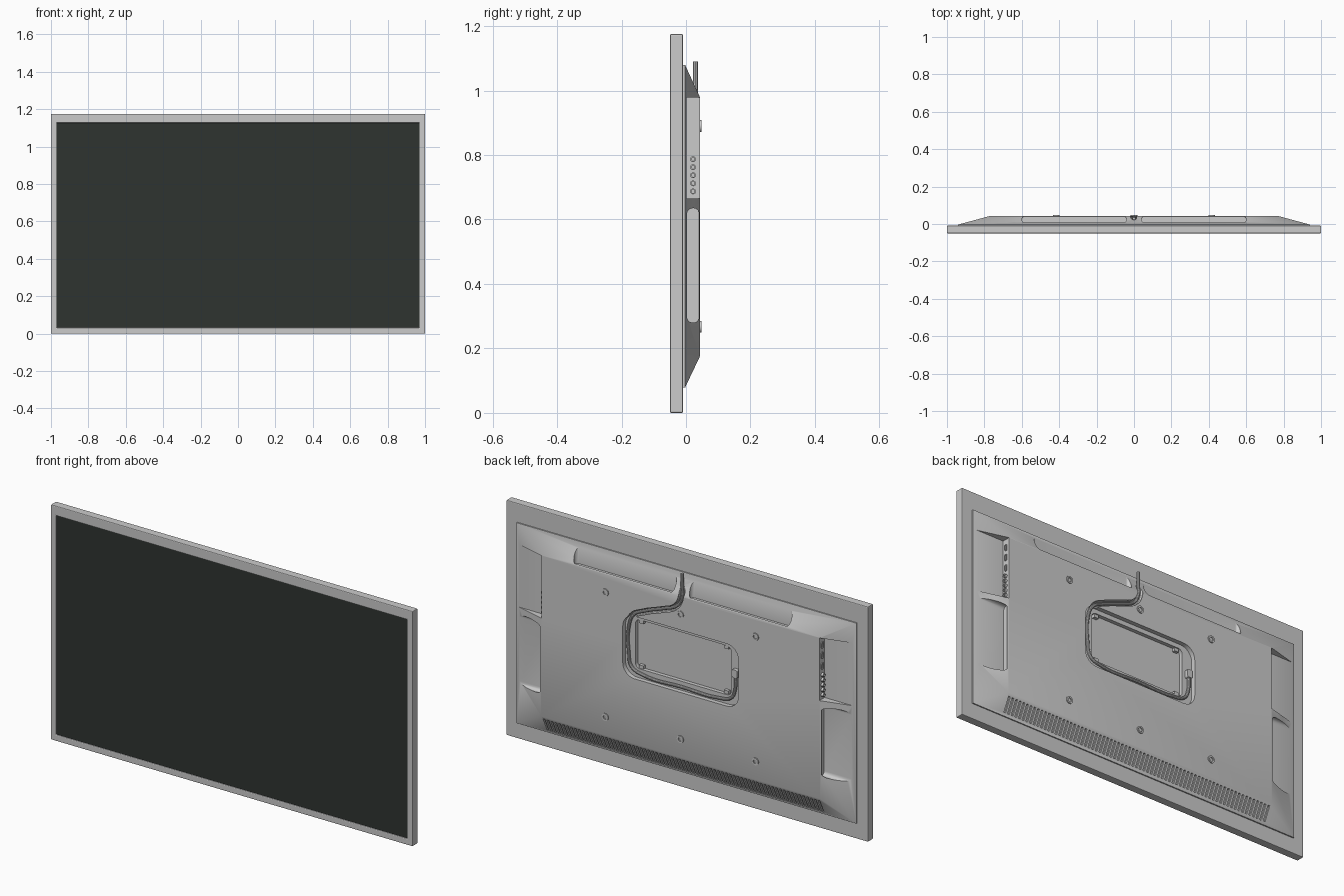
import bpy, bmesh, math

if "Cube" in bpy.data.objects:
    bpy.data.objects.remove(bpy.data.objects["Cube"])

AX = {'x': lambda u, v, w: (w, u, v), 'y': lambda u, v, w: (u, w, v), 'z': lambda u, v, w: (u, v, w)}


def rrect(u0, u1, v0, v1, r=0.0, n=6):
    """Outline of a (rounded) rectangle."""
    if r == 0:
        return [(u0, v0), (u1, v0), (u1, v1), (u0, v1)]
    pts = []
    corners = [(u1 - r, v1 - r), (u0 + r, v1 - r), (u0 + r, v0 + r), (u1 - r, v0 + r)]
    for q, (cu, cv) in enumerate(corners):
        for i in range(n + 1):
            a = math.pi / 2 * (q + i / n)
            pts.append((cu + r * math.cos(a), cv + r * math.sin(a)))
    return pts


def circle(u, v, r, n=20):
    return [(u + r * math.cos(2 * math.pi * i / n), v + r * math.sin(2 * math.pi * i / n)) for i in range(n)]


def finish(name, bm):
    bmesh.ops.recalc_face_normals(bm, faces=bm.faces)
    me = bpy.data.meshes.new(name)
    bm.to_mesh(me)
    bm.free()
    ob = bpy.data.objects.new(name, me)
    bpy.context.collection.objects.link(ob)
    return ob


def add_prism(bm, pts, axis, a, b, rim=0.0, hole=0.0):
    """Extrude an outline along an axis from a to b; optionally sink a hole in the b end."""
    f = AX[axis]
    lo = [bm.verts.new(f(u, v, a)) for u, v in pts]
    hi = [bm.verts.new(f(u, v, b)) for u, v in pts]
    n = len(pts)
    bm.faces.new(lo[::-1])
    top = bm.faces.new(hi)
    for i in range(n):
        j = (i + 1) % n
        bm.faces.new((lo[i], lo[j], hi[j], hi[i]))
    if rim:
        bm.normal_update()
        bmesh.ops.inset_individual(bm, faces=[top], thickness=rim)
        bottom = bmesh.ops.extrude_discrete_faces(bm, faces=[top])['faces'][0]
        d = math.copysign(hole, a - b)
        bmesh.ops.translate(bm, verts=bottom.verts, vec=f(0, 0, d))


def prisms(name, specs):
    bm = bmesh.new()
    for s in specs:
        add_prism(bm, *s)
    return finish(name, bm)


def tube(name, pts, r):
    """Smooth round cable through points, as a mesh."""
    cu = bpy.data.curves.new(name, 'CURVE')
    cu.dimensions = '3D'
    cu.bevel_depth, cu.bevel_resolution, cu.resolution_u = r, 3, 6
    cu.use_fill_caps = True
    sp = cu.splines.new('BEZIER')
    sp.bezier_points.add(len(pts) - 1)
    for p, co in zip(sp.bezier_points, pts):
        p.co = co
        p.handle_left_type = p.handle_right_type = 'AUTO'
    ob = bpy.data.objects.new(name, cu)
    bpy.context.collection.objects.link(ob)
    activate(ob)
    bpy.ops.object.convert(target='MESH')
    ob = bpy.context.view_layer.objects.active
    bm = bmesh.new()
    bm.from_mesh(ob.data)
    bmesh.ops.remove_doubles(bm, verts=bm.verts, dist=1e-5)
    bmesh.ops.recalc_face_normals(bm, faces=bm.faces)
    bm.to_mesh(ob.data)
    bm.free()
    return ob


def activate(ob):
    bpy.ops.object.select_all(action='DESELECT')
    ob.select_set(True)
    bpy.context.view_layer.objects.active = ob


def cut(ob, cutter):
    cutter.hide_render = True
    m = ob.modifiers.new('cut', 'BOOLEAN')
    m.operation, m.solver, m.object = 'DIFFERENCE', 'EXACT', cutter
    activate(ob)
    bpy.ops.object.modifier_apply(modifier=m.name)
    bpy.data.objects.remove(cutter)


def smooth(ob):
    activate(ob)
    bpy.ops.object.shade_smooth_by_angle(angle=math.radians(30))


# Front frame with screen opening
frame = prisms('frame', [(rrect(-1, 1, 0, 1.175), 'y', -0.05, -0.009)])
cut(frame, prisms('screen_cut', [(rrect(-0.97, 0.97, 0.032, 1.127), 'y', -0.1, -0.04)]))
bev = frame.modifiers.new('bevel', 'BEVEL')
bev.width, bev.segments = 0.004, 2

# Screen
screen = prisms('screen', [(rrect(-0.97, 0.97, 0.032, 1.127), 'y', -0.0465, -0.038)])
mat = bpy.data.materials.new('dark_glass')
mat.diffuse_color = (0.028, 0.034, 0.03, 1)
mat.use_nodes = True
mat.node_tree.nodes["Principled BSDF"].inputs["Base Color"].default_value = mat.diffuse_color
screen.data.materials.append(mat)

# Back housing: short step, then sloped sides up to a flat back
bm = bmesh.new()
rings = []
for x, z0, z1, y in [(0.94, 0.078, 1.08, -0.012), (0.94, 0.078, 1.08, -0.003), (0.77, 0.175, 0.98, 0.043)]:
    rings.append([bm.verts.new((u, y, v)) for u, v in rrect(-x, x, z0, z1)])
bm.faces.new(rings[0])
bm.faces.new(rings[-1])
for p, q in zip(rings, rings[1:]):
    for i in range(4):
        j = (i + 1) % 4
        bm.faces.new((p[i], p[j], q[j], q[i]))
housing = finish('back_housing', bm)

# Side port bays, side grips and top grips
bays = []
for s in (-1, 1):
    bays.append((rrect(0.002, 0.08, 0.665, 0.978), 'x', s * 0.768, s * 1.1))
    bays.append((rrect(0.003, 0.041, 0.28, 0.635, 0.018), 'x', s * 0.766, s * 1.1))
    u = sorted((s * 0.04, s * 0.6))
    bays.append((rrect(u[0], u[1], 0.008, 0.04, 0.015), 'z', 0.974, 1.2))
cut(housing, prisms('bay_cut', bays))

# Vent slots along the bottom slope
vents = []
for i in range(72):
    x = -0.76 + 1.52 * i / 71
    lo, hi = (0.003, 0.092), (0.036, 0.161)
    side = [(lo[0] + 0.02, lo[1]), (hi[0] + 0.02, hi[1]), (hi[0] - 0.008, hi[1]), (lo[0] - 0.008, lo[1])]
    vents.append((side, 'x', x - 0.005, x + 0.005))
cut(housing, prisms('vent_cut', vents))

# Cable ledge, deep centre pocket and cable channel
cut(housing, prisms('ledge_cut', [(rrect(-0.32, 0.32, 0.5, 0.812, 0.065), 'y', 0.021, 0.1)]))
cut(housing, prisms('pocket_cut', [(rrect(-0.265, 0.265, 0.545, 0.79, 0.025), 'y', 0.002, 0.1)]))
route = [(0, 1.09), (0, 1.03), (0, 0.97), (0.03, 0.92), (0.1, 0.888), (0.2, 0.85), (0.27, 0.81), (0.296, 0.74)]
cut(housing, tube('channel_cut', [(x, 0.037, z) for x, z in route], 0.016))
smooth(housing)

# Power cable from the top, round the ledge to the plug
loop = [(0.296, 0.62), (0.28, 0.55), (0.22, 0.525), (0, 0.522), (-0.2, 0.522), (-0.27, 0.54), (-0.293, 0.59), (-0.295, 0.66)]
smooth(tube('power_cable', [(x, 0.0295, z) for x, z in route + loop], 0.0075))
smooth(prisms('cable_plug', [(rrect(-0.309, -0.281, 0.65, 0.69, 0.006), 'y', 0.018, 0.04)]))

# Small clips in the pocket corners
prisms('pocket_clips', [(rrect(x - 0.012, x + 0.012, z - 0.008, z + 0.008), 'y', 0.0, 0.018)
                        for x in (-0.235, 0.235) for z in (0.555, 0.78)])

# Mounting bosses with screw holes
smooth(prisms('mount_bosses', [(circle(x, z, 0.018), 'y', 0.04, 0.048, 0.008, 0.006)
                               for x in (-0.415, 0, 0.415) for z in (0.267, 0.89)]))

# Sockets on both port bays
for s, side in ((-1, 'left'), (1, 'right')):
    sockets = [(rrect(0.0145, 0.0295, z - 0.016, z + 0.016, 0.005, 3), 'x', s * 0.764, s * 0.772, 0.003, 0.006)
               for z in (0.935, 0.884, 0.83)]
    sockets += [(circle(0.022, 0.787 - 0.025 * i, 0.009), 'x', s * 0.764, s * 0.78, 0.004, 0.012) for i in range(5)]
    smooth(prisms(side + '_sockets', sockets))
